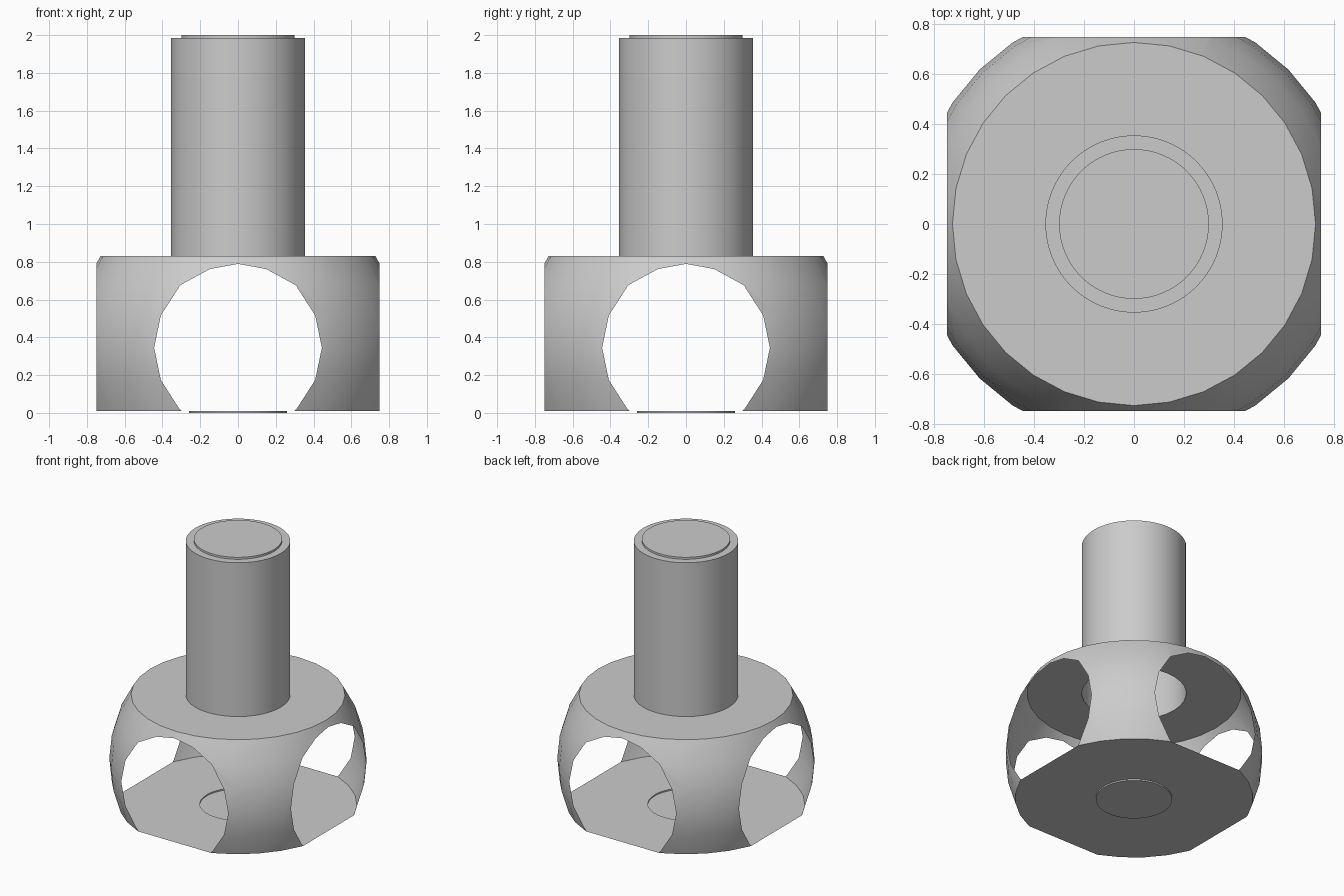
import bpy, bmesh
from math import sin, cos, pi, radians

if "Cube" in bpy.data.objects:
    bpy.data.objects.remove(bpy.data.objects["Cube"])

R, CZ, HALF = 0.875, 0.345, 0.75   # ball radius, ball centre height, side-cut distance


def lathe(name, profile, segs, cut=False):
    """Revolve (radius, z) points about z; optionally slice off the four sides."""
    bm = bmesh.new()
    rings = []
    for r, z in profile:
        if r == 0:
            rings.append([bm.verts.new((0, 0, z))] * segs)
        else:
            rings.append([bm.verts.new((r * cos(2 * pi * i / segs), r * sin(2 * pi * i / segs), z))
                          for i in range(segs)])
    for a, b in zip(rings, rings[1:]):
        for i in range(segs):
            j = (i + 1) % segs
            bm.faces.new(dict.fromkeys((a[i], a[j], b[j], b[i])))
    if cut:
        for n in ((1, 0, 0), (-1, 0, 0), (0, 1, 0), (0, -1, 0)):
            bmesh.ops.bisect_plane(bm, geom=bm.verts[:] + bm.edges[:] + bm.faces[:],
                                   plane_co=[c * HALF for c in n], plane_no=n, clear_outer=True)
    me = bpy.data.meshes.new(name)
    bm.to_mesh(me)
    bm.free()
    ob = bpy.data.objects.new(name, me)
    bpy.context.collection.objects.link(ob)
    bpy.ops.object.select_all(action='DESELECT')
    ob.select_set(True)
    bpy.context.view_layer.objects.active = ob
    bpy.ops.object.shade_smooth_by_angle(angle=radians(30))
    return ob


# open ball shell between two latitude rings, with floor and ceiling plates
arc = [(R * cos(radians(a)), CZ + R * sin(radians(a)))
       for a in (-22.5, -11.25, 0, 11.25, 22.5, 33.75)]
lathe("cage_shell", [(0.26, arc[0][1])] + arc + [(0.355, arc[-1][1])], 32, cut=True)

# shallow round foot sunk below the floor
lathe("base_disc", [(0, 0), (0.26, 0), (0.26, arc[0][1])], 64)

# hollow stem, open into the cage, with a raised cap on top
lathe("stem", [(0.355, arc[-1][1]), (0.355, 1.985), (0.3, 1.985), (0.3, 2.0), (0, 2.0)], 64)
